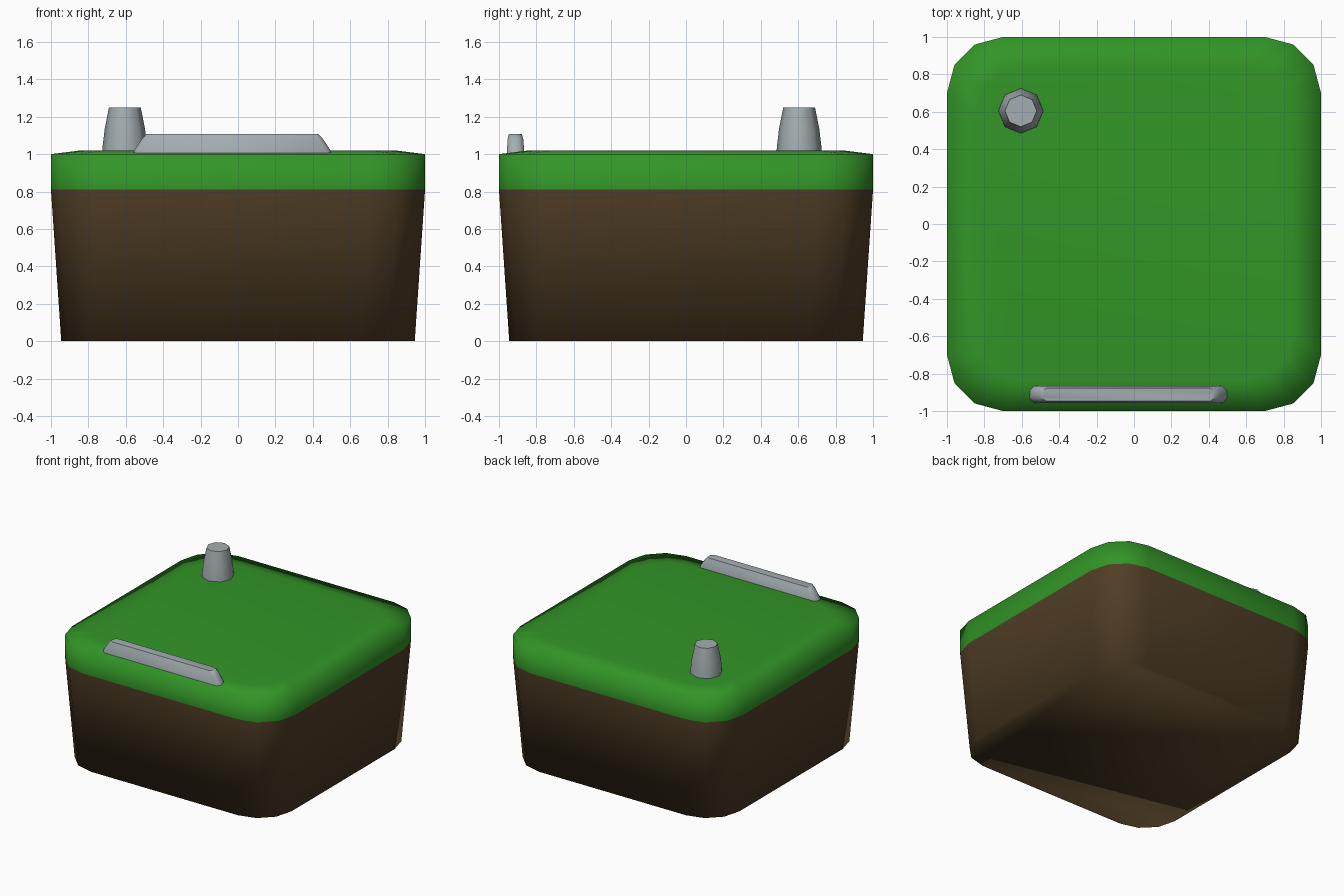
import bpy, bmesh, math

if "Cube" in bpy.data.objects:
    bpy.data.objects.remove(bpy.data.objects["Cube"])


def material(name, rgb):
    m = bpy.data.materials.new(name)
    m.diffuse_color = (*rgb, 1.0)
    m.use_nodes = True
    m.node_tree.nodes["Principled BSDF"].inputs["Base Color"].default_value = m.diffuse_color
    return m


grass = material("grass green", (0.032, 0.30, 0.020))
soil = material("soil brown", (0.080, 0.048, 0.019))
stone = material("stone grey", (0.37, 0.42, 0.44))


def loft(name, rings, mats):
    """Skin a stack of equal-length point loops and cap both ends."""
    bm = bmesh.new()
    loops = [[bm.verts.new(p) for p in ring] for ring in rings]
    n = len(loops[0])
    for a, b in zip(loops, loops[1:]):
        for i in range(n):
            j = (i + 1) % n
            bm.faces.new((a[i], a[j], b[j], b[i]))
    bm.faces.new(loops[0][::-1])
    bm.faces.new(loops[-1])
    bmesh.ops.recalc_face_normals(bm, faces=bm.faces[:])
    me = bpy.data.meshes.new(name)
    bm.to_mesh(me)
    bm.free()
    for m in mats:
        me.materials.append(m)
    ob = bpy.data.objects.new(name, me)
    bpy.context.collection.objects.link(ob)
    for p in me.polygons:
        p.use_smooth = True
    return ob


def smooth_by_angle(ob, degrees):
    bpy.ops.object.select_all(action='DESELECT')
    ob.select_set(True)
    bpy.context.view_layer.objects.active = ob
    bpy.ops.object.shade_smooth_by_angle(angle=math.radians(degrees))


def rounded_square(half, radius, z, seg=3):
    pts = []
    c = half - radius
    for q, (sx, sy) in enumerate(((1, 1), (-1, 1), (-1, -1), (1, -1))):
        for k in range(seg + 1):
            a = math.pi / 2 * (q + k / seg)
            pts.append((sx * c + radius * math.cos(a), sy * c + radius * math.sin(a), z))
    return pts


# ground block: tapered soil with a turf cap, fully smooth shaded
block = loft("ground_block", [
    rounded_square(0.945, 0.284, 0.0),
    rounded_square(1.0, 0.3, 0.81),
    rounded_square(1.0, 0.3, 1.0),
    rounded_square(0.84, 0.252, 1.02),
], [soil, grass])
for p in block.data.polygons:
    p.material_index = 1 if p.center.z > 0.81 else 0


# standing stone: eight-sided tapering post
def octagon(r, z):
    return [(-0.605 + r * math.cos(i * math.pi / 4),
             0.605 + r * math.sin(i * math.pi / 4), z) for i in range(8)]


post = loft("stone_post", [octagon(0.122, 1.0), octagon(0.118, 1.05),
                           octagon(0.107, 1.14), octagon(0.085, 1.25)], [stone])
smooth_by_angle(post, 50)


# low kerb stone along the front edge, with sloping ends
def kerb_ring(x0, x1, y0, y1, c, z):
    return [(x0 + c, y0, z), (x1 - c, y0, z), (x1, y0 + c, z), (x1, y1 - c, z),
            (x1 - c, y1, z), (x0 + c, y1, z), (x0, y1 - c, z), (x0, y0 + c, z)]


kerb = loft("kerb_stone", [
    kerb_ring(-0.56, 0.50, -0.957, -0.865, 0.025, 1.0),
    kerb_ring(-0.555, 0.495, -0.957, -0.865, 0.025, 1.02),
    kerb_ring(-0.515, 0.455, -0.954, -0.87, 0.022, 1.08),
    kerb_ring(-0.49, 0.43, -0.947, -0.878, 0.02, 1.108),
], [stone])
smooth_by_angle(kerb, 50)
